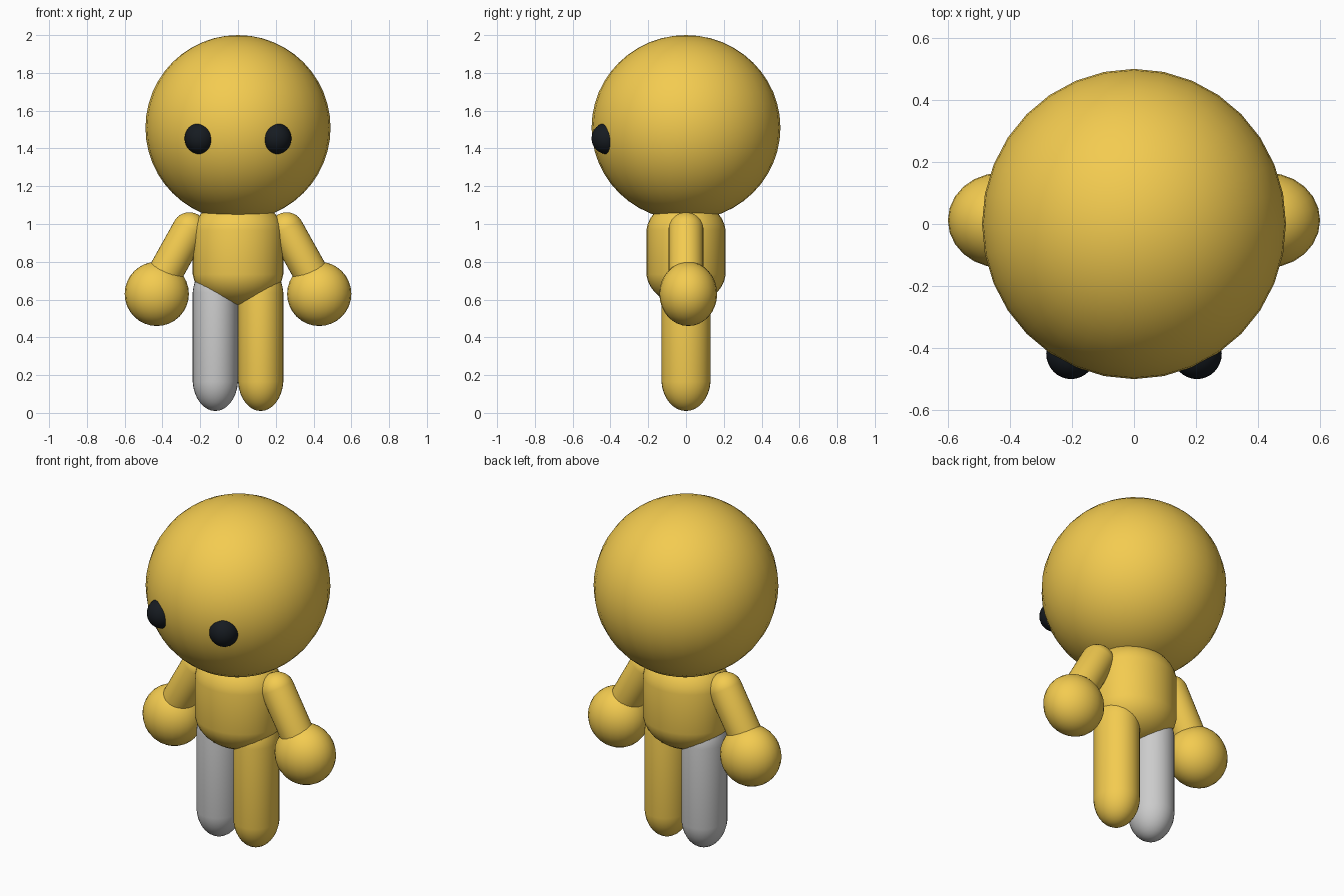
import bpy, bmesh, math
from mathutils import Vector, Matrix

if "Cube" in bpy.data.objects:
    bpy.data.objects.remove(bpy.data.objects["Cube"])


def material(name, color):
    m = bpy.data.materials.new(name)
    m.diffuse_color = color
    m.use_nodes = True
    m.node_tree.nodes["Principled BSDF"].inputs["Base Color"].default_value = m.diffuse_color
    return m


yellow = material("yellow", (0.9, 0.6, 0.08, 1))
black = material("black", (0.008, 0.011, 0.015, 1))


def capsule(name, center, radii, half=0.0, mat=None, segs=32, rings=17, tilt=0.0):
    """Ellipsoid whose two halves are pulled apart by `half` along its own z."""
    bm = bmesh.new()
    bmesh.ops.create_uvsphere(bm, u_segments=segs, v_segments=rings, radius=1)
    # odd ring count leaves a central band that becomes the straight side
    widen = 1 / math.cos(math.pi / rings / 2) if half else 1
    for v in bm.verts:
        v.co = Vector((v.co.x * radii[0] * widen, v.co.y * radii[1] * widen,
                       v.co.z * radii[2] + math.copysign(half, v.co.z)))
    bm.transform(Matrix.Translation(center) @ Matrix.Rotation(tilt, 4, 'Y'))
    for f in bm.faces:
        f.smooth = True
    mesh = bpy.data.meshes.new(name)
    bm.to_mesh(mesh)
    bm.free()
    if mat:
        mesh.materials.append(mat)
    ob = bpy.data.objects.new(name, mesh)
    bpy.context.collection.objects.link(ob)
    return ob


# head and body
capsule("head", (0, 0, 1.51), (0.49, 0.5, 0.49), mat=yellow, rings=24)
capsule("body", (0, 0, 0.85), (0.24, 0.21, 0.18), half=0.1, mat=yellow)

for side, label in ((-1, "right"), (1, "left")):
    # eyes
    capsule(label + "_eye", (side * 0.203, -0.418, 1.453), (0.08, 0.082, 0.083),
            mat=black, rings=16)
    # legs (one is plain grey)
    capsule(label + "_leg", (side * 0.12, 0, 0.40), (0.12, 0.13, 0.17), half=0.22,
            mat=yellow if side > 0 else None)
    # arms run from shoulder to hand
    shoulder, wrist = Vector((side * 0.257, 0, 0.97)), Vector((side * 0.43, 0.0, 0.66))
    d = shoulder - wrist
    capsule(label + "_arm", (shoulder + wrist) / 2, (0.092, 0.092, 0.092),
            half=d.length / 2, mat=yellow, tilt=math.atan2(d.x, d.z))
    # hands
    capsule(label + "_hand", (side * 0.43, 0.012, 0.63), (0.17, 0.153, 0.17),
            mat=yellow, segs=24, rings=16)
